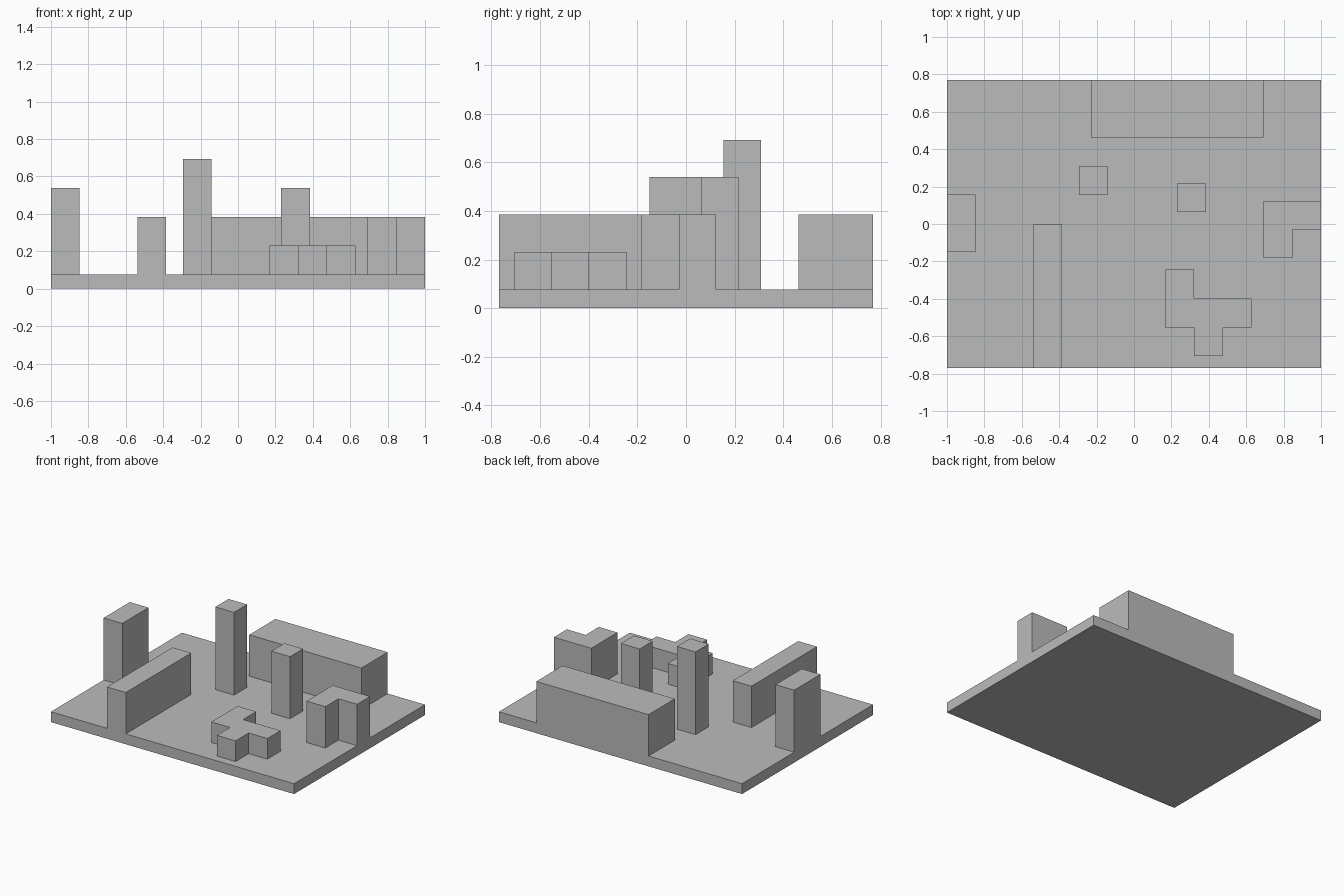
import bpy
import bmesh

U = 1 / 13           # layout module: the floor is 26 x 20 modules
FLOOR = U            # floor thickness

default_cube = bpy.data.objects.get("Cube")
if default_cube:
    bpy.data.objects.remove(default_cube, do_unlink=True)

grey = bpy.data.materials.new("plain_grey")
grey.use_nodes = True
colour = (0.5, 0.5, 0.5, 1)
grey.diffuse_color = colour
grey.node_tree.nodes["Principled BSDF"].inputs["Base Color"].default_value = colour


def extrude_plan(name, outline, bottom, top):
    """Raise a counter-clockwise floor-plan outline into a solid block."""
    bm = bmesh.new()
    face = bm.faces.new([bm.verts.new((x, y, bottom)) for x, y in outline])
    raised = bmesh.ops.extrude_face_region(bm, geom=[face], use_keep_orig=True)
    for v in raised["geom"]:
        if isinstance(v, bmesh.types.BMVert):
            v.co.z = top
    bmesh.ops.recalc_face_normals(bm, faces=bm.faces)
    mesh = bpy.data.meshes.new(name)
    bm.to_mesh(mesh)
    bm.free()
    mesh.materials.append(grey)
    obj = bpy.data.objects.new(name, mesh)
    bpy.context.collection.objects.link(obj)
    return obj


def block(name, x, y, width, depth, top, bottom=FLOOR):
    """Rectangular block from its front-right corner."""
    outline = [(x, y), (x + width, y), (x + width, y + depth), (x, y + depth)]
    return extrude_plan(name, outline, bottom, top)


# Floor slab
block("floor_slab", -13 * U, -10 * U, 26 * U, 20 * U, FLOOR, 0)

# Long walls at the back and front
block("back_wall", -3 * U, 6 * U, 12 * U, 4 * U, 5 * U)
block("front_wall", -7 * U, -10 * U, 2 * U, 10 * U, 5 * U)

# Free-standing pillars and the side pier
block("tall_pillar", -0.295, 0.155, 2 * U, 2 * U, 9 * U)
block("short_pillar", 0.23, 0.063, 2 * U, 2 * U, 7 * U)
block("side_pier", -13 * U, -0.151, 2 * U, 4 * U, 7 * U)

# L-shaped block against the left edge
x0, x1, x2 = 9 * U, 11 * U, 13 * U
y0, y1, y2 = -0.183, -0.029, 0.124
extrude_plan("corner_block",
             [(x0, y0), (x1, y0), (x1, y1), (x2, y1), (x2, y2), (x0, y2)],
             FLOOR, 5 * U)

# Low stepped block: a square grid of four cells in a branching plan
xs = [0.167 + 2 * U * i for i in range(4)]
ys = [-0.706 + 2 * U * i for i in range(4)]
plan = [(0, 1), (1, 1), (1, 0), (2, 0), (2, 1), (3, 1),
        (3, 2), (1, 2), (1, 3), (0, 3)]
extrude_plan("low_stepped_block", [(xs[i], ys[j]) for i, j in plan],
             FLOOR, 3 * U)
